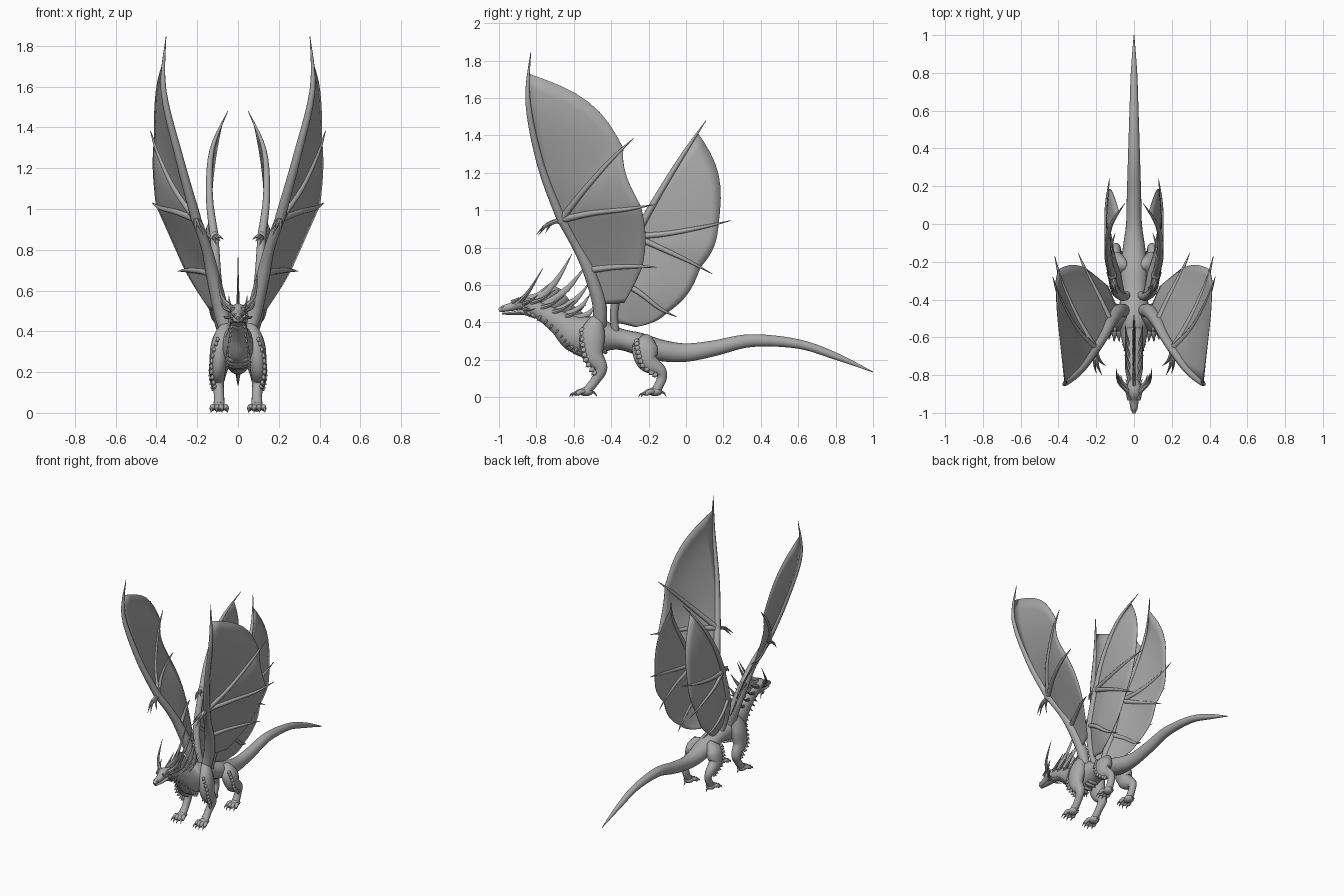
import bpy, bmesh, math
from mathutils import Vector, Matrix

if "Cube" in bpy.data.objects:
    bpy.data.objects.remove(bpy.data.objects["Cube"], do_unlink=True)

GREY = (0.40, 0.40, 0.40, 1)
stone = bpy.data.materials.new("stone grey")
stone.use_nodes = True
stone.diffuse_color = GREY
stone.node_tree.nodes["Principled BSDF"].inputs["Base Color"].default_value = GREY


def spline(pts, n=5):
    """Catmull-Rom samples through tuples of any length."""
    p = [pts[0], *pts, pts[-1]]
    out = []
    for i in range(1, len(p) - 2):
        for k in range(n):
            t = k / n
            out.append([0.5 * (2 * b + (c - a) * t + (2 * a - 5 * b + 4 * c - d) * t * t
                               + (3 * b - a - 3 * c + d) * t ** 3)
                        for a, b, c, d in zip(p[i - 1], p[i], p[i + 1], p[i + 2])])
    return out + [list(pts[-1])]


def tube(bm, pts, sides=10, n=5):
    """Tapered tube through (x, y, z, half width, half height) points."""
    s = spline([q if len(q) == 5 else (*q, q[3]) for q in pts], n)
    rings = []
    for i, q in enumerate(s):
        t = (Vector(s[min(i + 1, len(s) - 1)][:3]) - Vector(s[max(i - 1, 0)][:3])).normalized()
        side = (Vector((1, 0, 0)) - t * t.x).normalized()
        up = t.cross(side)
        ang = [2 * math.pi * k / sides for k in range(sides)]
        rings.append([bm.verts.new(Vector(q[:3]) + side * max(q[3], .001) * math.cos(a)
                                   + up * max(q[4], .001) * math.sin(a)) for a in ang])
    for a, b in zip(rings, rings[1:]):
        for k in range(sides):
            j = (k + 1) % sides
            bm.faces.new((a[k], a[j], b[j], b[k]))
    bm.faces.new(rings[0][::-1])
    bm.faces.new(rings[-1])


def spike(bm, base, tip, r, bend=(0, 0, 0), flat=1):
    """Curved horn or claw from base to tip."""
    b, t = Vector(base), Vector(tip)
    m = (b + t) / 2 + Vector(bend)
    tube(bm, [(*b, r * flat, r), (*m, r * .6 * flat, r * .6), (*t, .001, .001)], 7, 4)


def blob(bm, loc, size, tilt=0):
    mat = Matrix.Translation(loc) @ Matrix.Rotation(tilt, 4, 'X') @ Matrix.Diagonal((*size, 1))
    bmesh.ops.create_uvsphere(bm, u_segments=12, v_segments=8, radius=1, matrix=mat)


def finish(bm, name, mirror=False, thick=0):
    bmesh.ops.recalc_face_normals(bm, faces=bm.faces)
    me = bpy.data.meshes.new(name)
    bm.to_mesh(me)
    bm.free()
    me.materials.append(stone)
    me.polygons.foreach_set("use_smooth", [True] * len(me.polygons))
    me.set_sharp_from_angle(angle=math.radians(50))
    ob = bpy.data.objects.new(name, me)
    bpy.context.collection.objects.link(ob)
    if thick:
        ob.modifiers.new("Thickness", 'SOLIDIFY').thickness = thick
    if mirror:
        ob.modifiers.new("Mirror", 'MIRROR').use_mirror_merge = False


# Neck, torso and tail in one sweep
bm = bmesh.new()
tube(bm, [(0, *q) for q in [
    (-.86, .495, .028, .034), (-.78, .462, .034, .045), (-.68, .4, .048, .064),
    (-.58, .335, .072, .1), (-.48, .33, .085, .098), (-.36, .312, .068, .058),
    (-.25, .285, .072, .06), (-.13, .25, .06, .057), (0, .239, .042, .049),
    (.15, .262, .038, .042), (.35, .303, .032, .034), (.6, .285, .024, .025),
    (.8, .22, .017, .019), (1, .135, .002, .002)]], 20, 6)
finish(bm, "body_and_tail")

# Head with lower jaw
bm = bmesh.new()
tube(bm, [(0, *q) for q in [(-1, .464, .008, .01), (-.975, .474, .019, .018),
          (-.93, .485, .026, .024), (-.885, .502, .04, .034), (-.83, .495, .03, .034)]], 14)
tube(bm, [(0, -.985, .447, .007, .005), (0, -.93, .449, .017, .009),
          (0, -.85, .46, .03, .02)], 10)
finish(bm, "head")

# Eyes, brows, nostrils, horns and cheek spikes
bm = bmesh.new()
blob(bm, (.03, -.905, .502), (.008, .011, .008))
blob(bm, (.012, -.98, .482), (.007, .009, .006))
spike(bm, (.024, -.93, .51), (.05, -.86, .54), .011)
spike(bm, (.025, -.89, .51), (.095, -.765, .69), .015, (.02, -.01, -.03))
spike(bm, (.03, -.87, .5), (.085, -.79, .55), .012, (.012, 0, -.008))
spike(bm, (.03, -.87, .475), (.07, -.8, .475), .01, (.01, 0, -.008))
spike(bm, (.02, -.88, .455), (.045, -.82, .425), .008)
finish(bm, "horns", True)

# Crest spines swept back along the neck, joined by low webs
bm = bmesh.new()
crest = [((-.85, .52), (-.71, .62)), ((-.81, .505), (-.61, .765)), ((-.76, .49), (-.53, .71)),
         ((-.7, .455), (-.51, .62)), ((-.65, .435), (-.51, .555)), ((-.6, .42), (-.48, .5))]
for b, t in crest:
    spike(bm, (0, *b), (0, *t), .026, (0, .012, -.018), .35)
for (b, t), (c, d) in zip(crest, crest[1:]):
    mids = [Vector((0, *p)).lerp(Vector((0, *q)), .4) for p, q in ((b, t), (c, d))]
    bm.faces.new([bm.verts.new(v) for v in ((0, *b), mids[0], mids[1], (0, *c))])
finish(bm, "neck_crest", thick=.004)

# Side crest spines
bm = bmesh.new()
for k in range(4):
    y, z = -.83 + .055 * k, .505 - .027 * k
    spike(bm, (.022, y, z), (.045, y + .13, z + .07), .013, (.006, 0, -.012))
finish(bm, "side_spines", True)

# Overlapping plates down the throat and chest
throat = spline([(-.84, .452, .022), (-.75, .402, .03), (-.66, .33, .042),
                 (-.615, .26, .054), (-.54, .228, .05), (-.44, .25, .045)], 3)
bm = bmesh.new()
for y, z, w in throat:
    blob(bm, (0, y, z), (w, .024, .013), -.7)
finish(bm, "throat_plates")

# Small thorns edging the throat plates
bm = bmesh.new()
for y, z, w in throat[2:12]:
    spike(bm, (w * .8, y + .012, z + .016), (w + .012, y - .012, z - .014), .011)
finish(bm, "throat_thorns", True)


# Legs: thick tapered limb, paw, toes, claws
def leg(name, limb, paw, scales):
    bm = bmesh.new()
    tube(bm, limb, 14)
    px, py = paw
    blob(bm, (px, py, .03), (.034, .04, .024))
    for k in range(4):
        dx = (k - 1.5) * .021
        reach = .066 - .012 * abs(k - 1.5)
        tube(bm, [(px + dx * .7, py - .01, .03, .013), (px + dx, py - reach * .6, .03, .014),
                  (px + dx * 1.15, py - reach, .016, .011)], 8, 3)
        spike(bm, (px + dx * 1.15, py - reach + .004, .019),
              (px + dx * 1.3, py - reach - .028, .001), .009, (0, -.005, .007))
    spike(bm, (px, py + .02, .03), (px, py + .06, .004), .01, (0, .004, .008))
    # Rows of horny scales on the outer side
    for x, y, z in spline(scales, 3):
        blob(bm, (x, y, z), (.009, .015, .013), .5)
        spike(bm, (x, y, z), (x + .01, y - .016, z - .012), .009)
    finish(bm, name, True)


leg("front_legs",
    [(.04, -.47, .43, .012, .015), (.065, -.48, .405, .035, .042), (.085, -.5, .33, .048, .068),
     (.098, -.5, .23, .042, .06), (.1, -.455, .155, .032, .036), (.093, -.485, .09, .025, .026),
     (.093, -.53, .035, .028, .024)],
    (.092, -.535), [(.1, -.555, .36), (.125, -.55, .28), (.13, -.535, .2), (.115, -.49, .13)])
leg("hind_legs",
    [(.04, -.23, .325, .012, .015), (.06, -.22, .305, .035, .045), (.085, -.22, .26, .048, .07),
     (.1, -.205, .19, .042, .058), (.1, -.14, .145, .03, .034), (.093, -.13, .1, .024, .027),
     (.093, -.16, .035, .027, .025)],
    (.092, -.165), [(.11, -.265, .3), (.132, -.255, .24), (.132, -.23, .17), (.12, -.165, .12)])


def panel(bm, a, b, bulge, rows=10, cols=8):
    """Membrane between two (curve, reach) spokes, outer edge pushed by bulge."""
    def at(spoke, u):
        c, reach = spoke
        f = u * reach * (len(c) - 1)
        i = min(int(f), len(c) - 2)
        return Vector(c[i][:3]).lerp(Vector(c[i + 1][:3]), f - i)
    grid = [[bm.verts.new(at(a, i / rows).lerp(at(b, i / rows), j / cols)
                          + Vector(bulge) * math.sin(math.pi * j / cols) * (i / rows) ** 1.5)
             for j in range(cols + 1)] for i in range(rows + 1)]
    for r, s in zip(grid, grid[1:]):
        for j in range(cols):
            bm.faces.new((r[j], r[j + 1], s[j + 1], s[j]))


# Wings: arm, finger spokes, wrist claws, webbing
def wing(name, arm, fingers, root, bulges, claws):
    bm = bmesh.new()
    tube(bm, arm, 12)
    spokes = []
    for pts, r, reach in fingers:
        m = len(pts) - 1
        tube(bm, [(*p, r * (1 - i / m) ** .6 + .0015) for i, p in enumerate(pts)], 8)
        spokes.append((spline(pts, 6), reach))
    wrist = Vector(arm[-1][:3])
    blob(bm, wrist, (.024, .028, .03))
    for tip in claws:
        spike(bm, wrist, tip, .014, (.006, -.012, .014))
    finish(bm, name + "_bones", True)
    bm = bmesh.new()
    spokes.append((spline(root, 6), 1))
    for a, b, g in zip(spokes, spokes[1:], bulges):
        panel(bm, a, b, g)
    bmesh.ops.remove_doubles(bm, verts=bm.verts, dist=.0005)
    finish(bm, name + "_membrane", True, .004)


W, E = (.205, -.665, .95), (.125, -.52, .68)
wing("front_wing",
     [(.05, -.46, .38, .035), (.085, -.465, .51, .038), (*E, .033), (.155, -.585, .81, .026),
      (*W, .024)],
     [([W, (.285, -.775, 1.24), (.365, -.845, 1.58), (.353, -.83, 1.845)], .024, .83),
      ([W, (.31, -.55, 1.1), (.39, -.4, 1.27), (.43, -.28, 1.385)], .018, .82),
      ([W, (.3, -.5, .985), (.38, -.32, 1.005), (.42, -.17, 1.03)], .018, .82),
      ([E, (.18, -.4, .695), (.245, -.27, .7), (.295, -.155, .695)], .018, .76)],
     [(.085, -.465, .5), (.11, -.4, .5), (.14, -.33, .505)],
     [(.015, .07, .045), (.01, -.035, .02), (.0, .02, 0), (.01, .01, .01)],
     [(.17, -.8, .87), (.2, -.79, .865), (.15, -.75, .88)])

W, E = (.115, -.27, .86), (.1, -.35, .62)
wing("rear_wing",
     [(.025, -.37, .32, .02), (.06, -.385, .45, .022), (*E, .024), (*W, .02)],
     [([W, (.14, -.16, 1.06), (.128, -.02, 1.29), (.05, .107, 1.48)], .02, .86),
      ([W, (.14, -.1, .875), (.145, .09, .91), (.13, .24, .945)], .016, .83),
      ([W, (.14, -.13, .795), (.14, .01, .73), (.125, .14, .66)], .016, .82),
      ([E, (.13, -.25, .56), (.125, -.14, .475), (.1, -.05, .43)], .016, .8)],
     [(.045, -.39, .4), (.06, -.33, .39), (.07, -.27, .375)],
     [(.01, .055, .02), (.01, .022, -.01), (.01, .02, -.02), (.01, .015, -.01)],
     [(.085, -.37, .84), (.105, -.36, .82), (.07, -.34, .85)])
